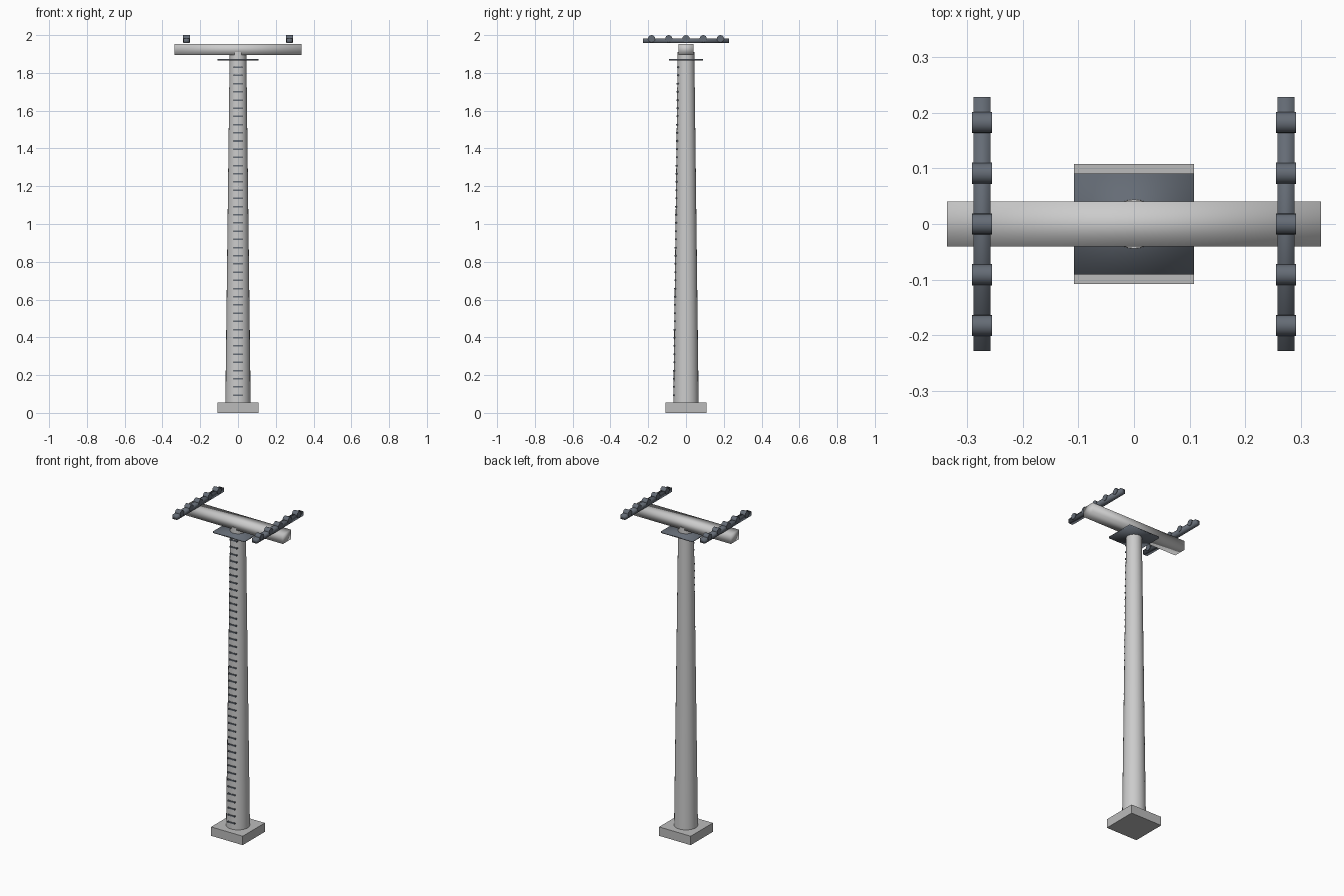
import bpy, math

if "Cube" in bpy.data.objects:
    bpy.data.objects.remove(bpy.data.objects["Cube"])


def material(name, r, g, b):
    m = bpy.data.materials.new(name)
    m.diffuse_color = (r, g, b, 1)
    m.use_nodes = True
    m.node_tree.nodes["Principled BSDF"].inputs["Base Color"].default_value = m.diffuse_color
    return m


dark = material("dark_steel", 0.13, 0.15, 0.18)
concrete = material("concrete", 0.5, 0.5, 0.5)


def box(name, center, size, mat=None, smooth=False):
    bpy.ops.mesh.primitive_cube_add(size=1, location=center)
    o = bpy.context.object
    o.name = name
    o.scale = size
    bpy.ops.object.transform_apply(location=False, rotation=False, scale=True)
    if mat:
        o.data.materials.append(mat)
    if smooth:
        bpy.ops.object.shade_smooth()
    return o


# Square foundation
box("foundation", (0, 0, 0.0275), (0.216, 0.216, 0.055), concrete)

# Tapered round mast, its top let into the crossarm
Z0, Z1, R0, R1 = 0.05, 1.91, 0.067, 0.044
bpy.ops.mesh.primitive_cone_add(vertices=24, radius1=R0, radius2=R1,
                                depth=Z1 - Z0, location=(0, 0, (Z0 + Z1) / 2))
mast = bpy.context.object
mast.name = "mast"
bpy.ops.object.shade_smooth_by_angle()

# Ladder rungs following the taper of the mast front
RUNGS = 41
for i in range(RUNGS):
    z = 0.094 + i * (1.83 - 0.094) / (RUNGS - 1)
    r = R0 + (R1 - R0) * (z - Z0) / (Z1 - Z0)
    box(f"ladder_rung_{i + 1}", (0, -r + 0.003, z), (0.05, 0.012, 0.008), dark)

# Thin service platform and crossarm, soft shaded
box("service_platform", (0, 0, 1.87), (0.216, 0.182, 0.009), dark, True)
box("crossarm", (0, 0, 1.925), (0.67, 0.08, 0.058), None, True)

# Roller beam with five rollers on each end of the crossarm
for side, sx in (("left", -1), ("right", 1)):
    x = sx * 0.2725
    box(f"roller_beam_{side}", (x, 0, 1.97), (0.031, 0.456, 0.026), dark, True)
    for i in range(5):
        bpy.ops.mesh.primitive_cylinder_add(
            vertices=16, radius=0.019, depth=0.036,
            location=(x, (i - 2) * 0.091, 1.981), rotation=(0, math.pi / 2, 0))
        roller = bpy.context.object
        roller.name = f"roller_{side}_{i + 1}"
        roller.data.materials.append(dark)
        bpy.ops.object.shade_smooth_by_angle()
